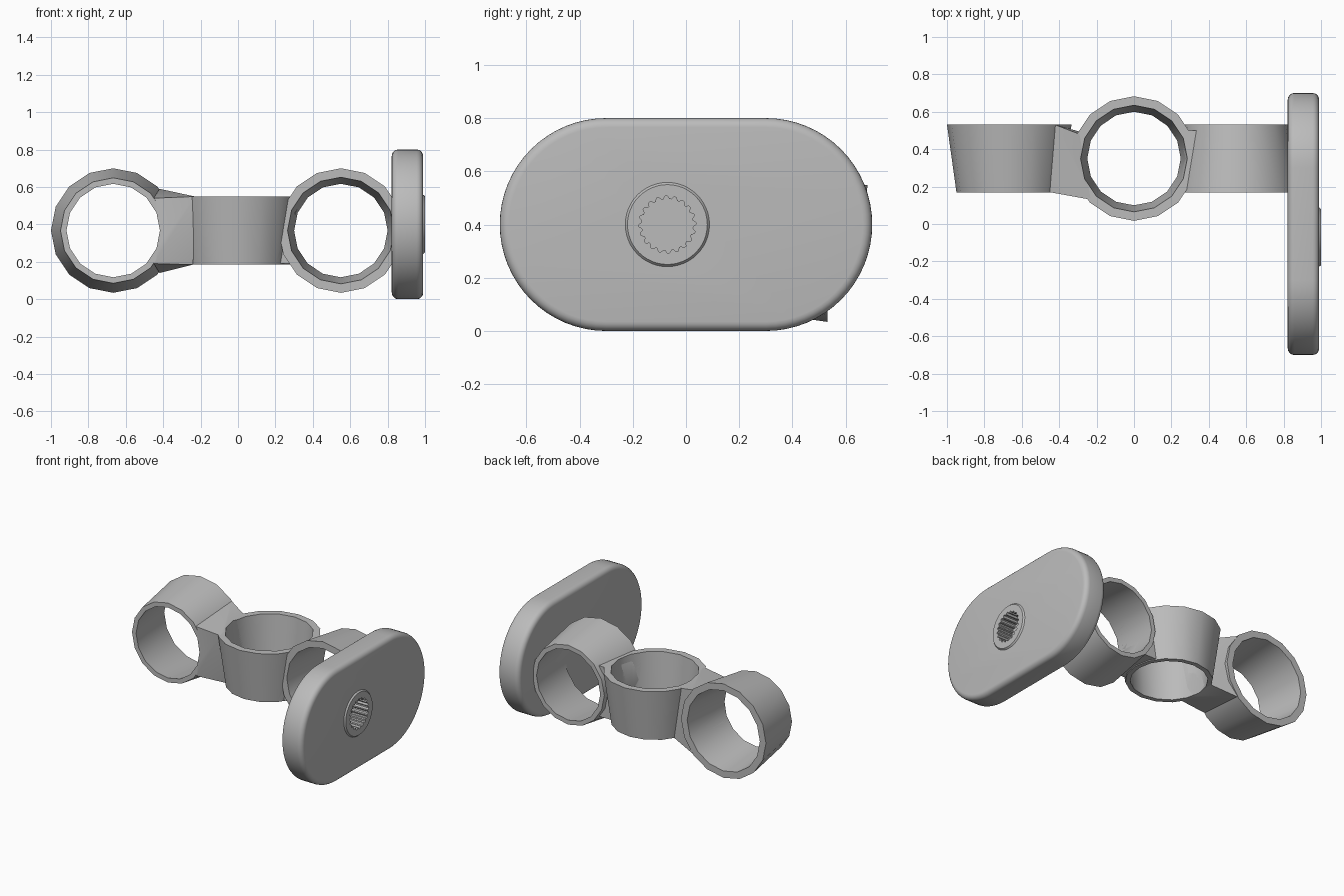
import bpy, bmesh, math
from mathutils import Vector

cube = bpy.data.objects.get("Cube")
if cube:
    bpy.data.objects.remove(cube, do_unlink=True)

grey = bpy.data.materials.new("plain_grey")
grey.use_nodes = True
COLOUR = (0.5, 0.5, 0.5, 1)
grey.diffuse_color = COLOUR
grey.node_tree.nodes["Principled BSDF"].inputs["Base Color"].default_value = COLOUR

X, Y, Z = Vector((1, 0, 0)), Vector((0, 1, 0)), Vector((0, 0, 1))


def finish(name, bm):
    bmesh.ops.recalc_face_normals(bm, faces=bm.faces)
    mesh = bpy.data.meshes.new(name)
    bm.to_mesh(mesh)
    bm.free()
    mesh.materials.append(grey)
    obj = bpy.data.objects.new(name, mesh)
    bpy.context.collection.objects.link(obj)
    return obj


def frustum(name, centre, axis, r_start, r_end, length, sides):
    """Tapered cylinder centred at a point, running along an axis."""
    bm = bmesh.new()
    bmesh.ops.create_cone(bm, cap_ends=True, segments=sides, radius1=r_start,
                          radius2=r_end, depth=length)
    turn = Z.rotation_difference(axis).to_matrix()
    for v in bm.verts:
        v.co = turn @ v.co + Vector(centre)
    return finish(name, bm)


def prism(name, outline, x0, x1):
    """Outline of (y, z) points extruded along x."""
    bm = bmesh.new()
    face = bm.faces.new([bm.verts.new((x0, y, z)) for y, z in outline])
    grown = bmesh.ops.extrude_face_region(bm, geom=[face])["geom"]
    moved = [g for g in grown if isinstance(g, bmesh.types.BMVert)]
    bmesh.ops.translate(bm, verts=moved, vec=(x1 - x0, 0, 0))
    return finish(name, bm)


def hull(name, points):
    bm = bmesh.new()
    for p in points:
        bm.verts.new(p)
    result = bmesh.ops.convex_hull(bm, input=bm.verts)
    loose = [v for v in bm.verts if not v.link_faces]
    bmesh.ops.delete(bm, geom=loose, context='VERTS')
    return finish(name, bm)


def apply(obj, mod):
    with bpy.context.temp_override(object=obj, active_object=obj, selected_objects=[obj]):
        bpy.ops.object.modifier_apply(modifier=mod.name)


def combine(obj, other, operation='DIFFERENCE'):
    mod = obj.modifiers.new("combine", 'BOOLEAN')
    mod.operation = operation
    mod.solver = 'EXACT'
    mod.object = other
    apply(obj, mod)


def smooth(obj, degrees=30):
    bpy.ops.object.select_all(action='DESELECT')
    obj.select_set(True)
    bpy.context.view_layer.objects.active = obj
    bpy.ops.object.shade_smooth_by_angle(angle=math.radians(degrees))


# Three tapered rings, each with a matching tapered bore
LENGTH, MARGIN = 0.365, 0.02
bore_taper = 0.035 * MARGIN / LENGTH
placements = {
    "left_ring": ((0.55, 0.35, 0.367), -Y),
    "middle_ring": ((0, 0.35, 0.367), Z),
    "right_ring": ((-0.667, 0.35, 0.367), Y),
}
rings, bores = {}, {}
for name, (centre, axis) in placements.items():
    rings[name] = frustum(name, centre, axis, 0.282, 0.333, LENGTH, 16)
    bores[name] = frustum(name + "_bore", centre, axis, 0.25 - bore_taper,
                          0.285 + bore_taper, LENGTH + 2 * MARGIN, 16)
    bores[name].hide_render = True

# Angular webs joining neighbouring rings
right_link = hull("right_link", [
    (-0.45, 0.17, 0.54), (-0.45, 0.17, 0.19), (-0.42, 0.53, 0.59), (-0.42, 0.53, 0.14),
    (-0.23, 0.13, 0.549), (-0.24, 0.2, 0.185), (-0.29, 0.48, 0.549), (-0.24, 0.48, 0.185)])
left_link = hull("left_link", [
    (x, y, z) for x, y in ((0.22, 0.19), (0.31, 0.19), (0.22, 0.5), (0.34, 0.5))
    for z in (0.19, 0.549)])

cuts = [
    (rings["left_ring"], ("left_ring", "middle_ring")),
    (rings["middle_ring"], ("left_ring", "middle_ring", "right_ring")),
    (rings["right_ring"], ("right_ring", "middle_ring")),
    (left_link, ("left_ring", "middle_ring")),
    (right_link, ("right_ring", "middle_ring")),
]
for part, names in cuts:
    for name in names:
        combine(part, bores[name])
    smooth(part)

# Rounded end plate
outline = []
for side in (1, -1):
    for i in range(33):
        a = math.pi * (i / 32 - 0.5)
        outline.append((side * (0.3 + 0.4 * math.cos(a)), 0.4 + side * 0.4 * math.sin(a)))
plate = prism("end_plate", outline, 0.822, 0.99)
bevel = plate.modifiers.new("round", 'BEVEL')
bevel.width = 0.035
bevel.segments = 5
bevel.limit_method = 'ANGLE'
bevel.angle_limit = math.radians(40)
apply(plate, bevel)

# Low boss with a countersink, toothed socket and through hole
HUB_Y, HUB_Z = -0.07, 0.4
boss = frustum("boss", (0.985, HUB_Y, HUB_Z), X, 0.175, 0.15, 0.03, 48)
combine(plate, boss, 'UNION')

sink = frustum("countersink", (0.99, HUB_Y, HUB_Z), X, 0.13, 0.15, 0.04, 48)
teeth = []
TOOTH_COUNT = 20
for i in range(TOOTH_COUNT * 4):
    r = 0.107 if i % 4 < 2 else 0.096
    a = math.tau * i / (TOOTH_COUNT * 4)
    teeth.append((HUB_Y + r * math.cos(a), HUB_Z + r * math.sin(a)))
socket = prism("socket", teeth, 0.88, 1.05)
hole = frustum("through_hole", (0.9, HUB_Y, HUB_Z), X, 0.07, 0.07, 0.4, 32)
for cutter in (sink, socket, hole):
    combine(plate, cutter)
smooth(plate)

# Remove helpers
for helper in [boss, sink, socket, hole, *bores.values()]:
    bpy.data.objects.remove(helper, do_unlink=True)
